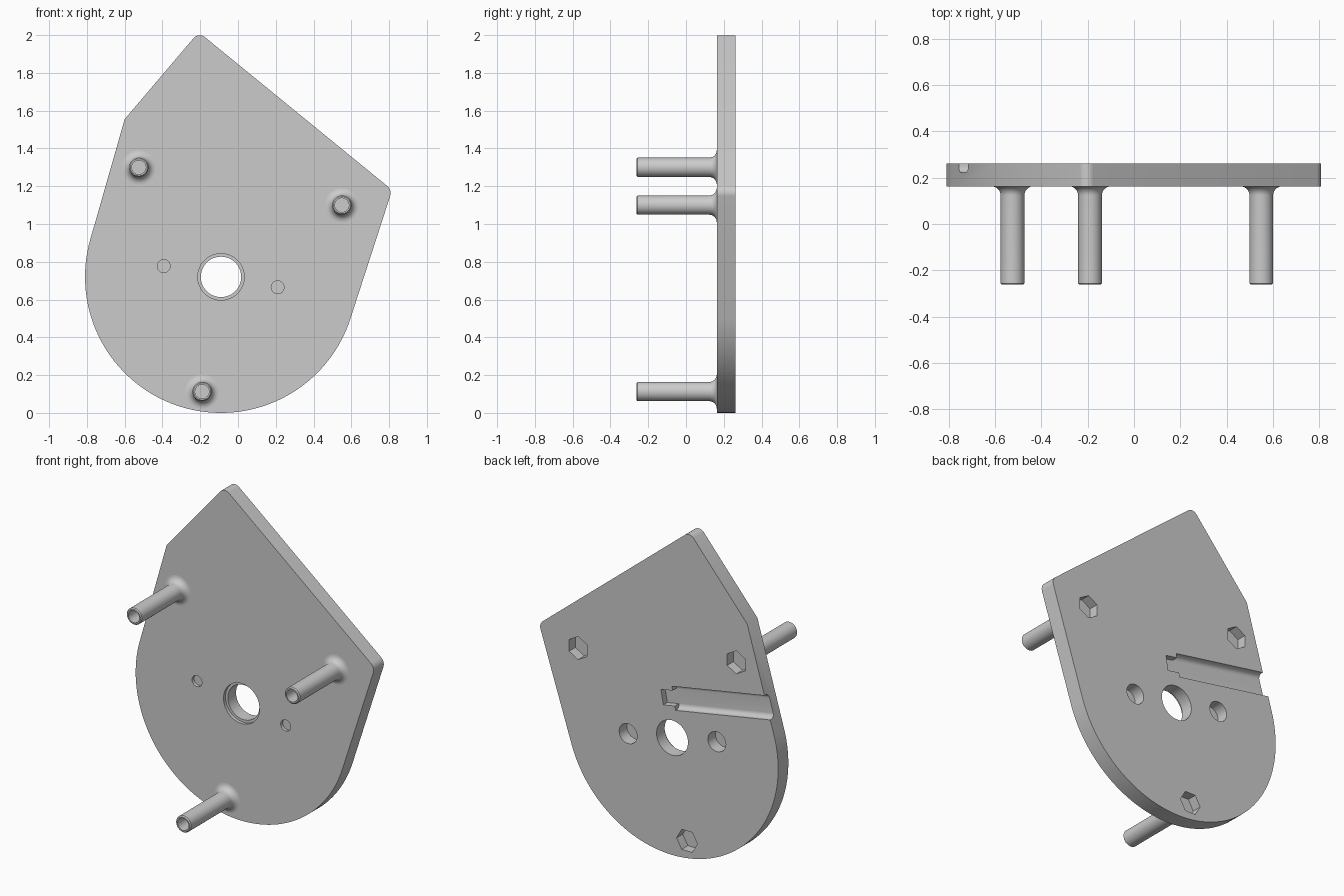
import bpy
import bmesh
from math import sin, cos, tan, pi, radians
from mathutils import Vector

if "Cube" in bpy.data.objects:
    bpy.data.objects.remove(bpy.data.objects["Cube"])

FRONT, BACK, TIP = 0.163, 0.262, -0.262
HUB = (-0.09, 0.72)
POSTS = {"left": (0.55, 1.1), "right": (-0.525, 1.3), "bottom": (-0.19, 0.113)}

grey = bpy.data.materials.new("light grey")
grey.use_nodes = True
grey.diffuse_color = (0.6, 0.6, 0.6, 1)
grey.node_tree.nodes["Principled BSDF"].inputs["Base Color"].default_value = grey.diffuse_color


def finish(name, bm):
    bmesh.ops.recalc_face_normals(bm, faces=bm.faces)
    mesh = bpy.data.meshes.new(name)
    bm.to_mesh(mesh)
    bm.free()
    mesh.materials.append(grey)
    obj = bpy.data.objects.new(name, mesh)
    bpy.context.collection.objects.link(obj)
    return obj


def smooth(obj):
    bpy.ops.object.select_all(action="DESELECT")
    obj.select_set(True)
    bpy.context.view_layer.objects.active = obj
    bpy.ops.object.shade_smooth_by_angle(angle=radians(30))


def prism(name, points, start, end, place=lambda a, b, c: (a, c, b)):
    """Extrude an outline from start to end; place maps it into the model."""
    bm = bmesh.new()
    rings = [[bm.verts.new(place(a, b, c)) for a, b in points] for c in (start, end)]
    for ring in rings:
        bm.faces.new(ring)
    n = len(points)
    for i in range(n):
        j = (i + 1) % n
        bm.faces.new((rings[0][i], rings[0][j], rings[1][j], rings[1][i]))
    return finish(name, bm)


def arc(centre, radius, start, end, steps):
    angles = [radians(start + (end - start) * i / steps) for i in range(steps + 1)]
    return [(centre[0] + radius * cos(t), centre[1] + radius * sin(t)) for t in angles]


def ngon(centre, radius, sides, turn=0):
    return arc(centre, radius, turn, turn + 360, sides)[:-1]


def rounded(before, corner, after, radius, steps=8):
    """Points that round one corner of an outline."""
    p = Vector(corner)
    d1 = (Vector(before) - p).normalized()
    d2 = (Vector(after) - p).normalized()
    half = d1.angle(d2) / 2
    centre = p + (d1 + d2).normalized() * radius / sin(half)
    v1 = p + d1 * radius / tan(half) - centre
    v2 = p + d2 * radius / tan(half) - centre
    spokes = [v1.lerp(v2, i / steps).normalized() for i in range(steps + 1)]
    return [tuple(centre + s * radius) for s in spokes]


def cut(target, cutter):
    """Subtract a cutter, bake the result and drop the cutter."""
    cutter.hide_render = True
    mod = target.modifiers.new("cut", "BOOLEAN")
    mod.operation = "DIFFERENCE"
    mod.solver = "EXACT"
    mod.object = cutter
    graph = bpy.context.evaluated_depsgraph_get()
    mesh = bpy.data.meshes.new_from_object(target.evaluated_get(graph))
    target.modifiers.clear()
    target.data = mesh
    bpy.data.objects.remove(cutter)


# Plate: round lower end, straight flanks, two rounded corners
bowl = arc(HUB, 0.72, 164.5, 342, 72)
shoulder, peak, side = (0.816, 1.18), (-0.208, 2.016), (-0.6, 1.555)
outline = bowl + rounded(bowl[-1], shoulder, peak, 0.05)
outline += rounded(shoulder, peak, side, 0.042) + [side]
plate = prism("plate", outline, FRONT, BACK)

# Central bore with a shallow front counterbore
cut(plate, prism("bore", ngon(HUB, 0.107, 48), 0, 0.4))
cut(plate, prism("counterbore", ngon(HUB, 0.123, 48), 0, FRONT + 0.02))

# Screw holes: small at the front, wide at the back, thin web between
for spot in ((-0.393, 0.777), (0.21, 0.665)):
    cut(plate, prism("screw_front", ngon(spot, 0.034, 32), 0, FRONT + 0.02))
    cut(plate, prism("screw_back", ngon(spot, 0.061, 32), FRONT + 0.025, 0.4))

# Hexagonal nut pockets behind the posts
for key, spot in POSTS.items():
    turn = 0 if key == "bottom" else 30
    cut(plate, prism("nut_pocket", ngon(spot, 0.071, 6, turn), BACK - 0.06, 0.4))

# Cable groove on the back, with a narrower inner end
TILT = radians(10)


def groove_place(a, b, c):
    return (-0.1 - c * cos(TILT) + a * sin(TILT), b, 0.965 + c * sin(TILT) + a * cos(TILT))


FLOOR, R = BACK - 0.039, 0.028
channel = [(-0.072, 0.3)] + arc((-0.072 + R, FLOOR + R), R, 180, 270, 8)
channel += arc((0.072 - R, FLOOR + R), R, 270, 360, 8) + [(0.072, 0.3)]
cut(plate, prism("groove", channel, 0, 0.9, groove_place))
tongue = [(-0.046, 0.3), (-0.046, FLOOR), (0.046, FLOOR), (0.046, 0.3)]
cut(plate, prism("groove_end", tongue, -0.08, 0.02, groove_place))
smooth(plate)

# Hollow posts with a flared foot, turned from one profile
FLARE, SEG = 0.04, 40
profile = [(0.037, FRONT + 0.001), (0.037, TIP), (0.045, TIP), (0.051, TIP + 0.006)]
profile += [(0.051 + FLARE * (1 - cos(t)), FRONT - FLARE + FLARE * sin(t))
            for t in (pi / 2 * i / 8 for i in range(9))]
for key, (x, z) in POSTS.items():
    bm = bmesh.new()
    rings = [[bm.verts.new((x + r * cos(2 * pi * k / SEG), y, z + r * sin(2 * pi * k / SEG)))
              for k in range(SEG)] for r, y in profile]
    for lower, upper in zip(rings, rings[1:]):
        for k in range(SEG):
            m = (k + 1) % SEG
            bm.faces.new((lower[k], lower[m], upper[m], upper[k]))
    smooth(finish(key + "_post", bm))
